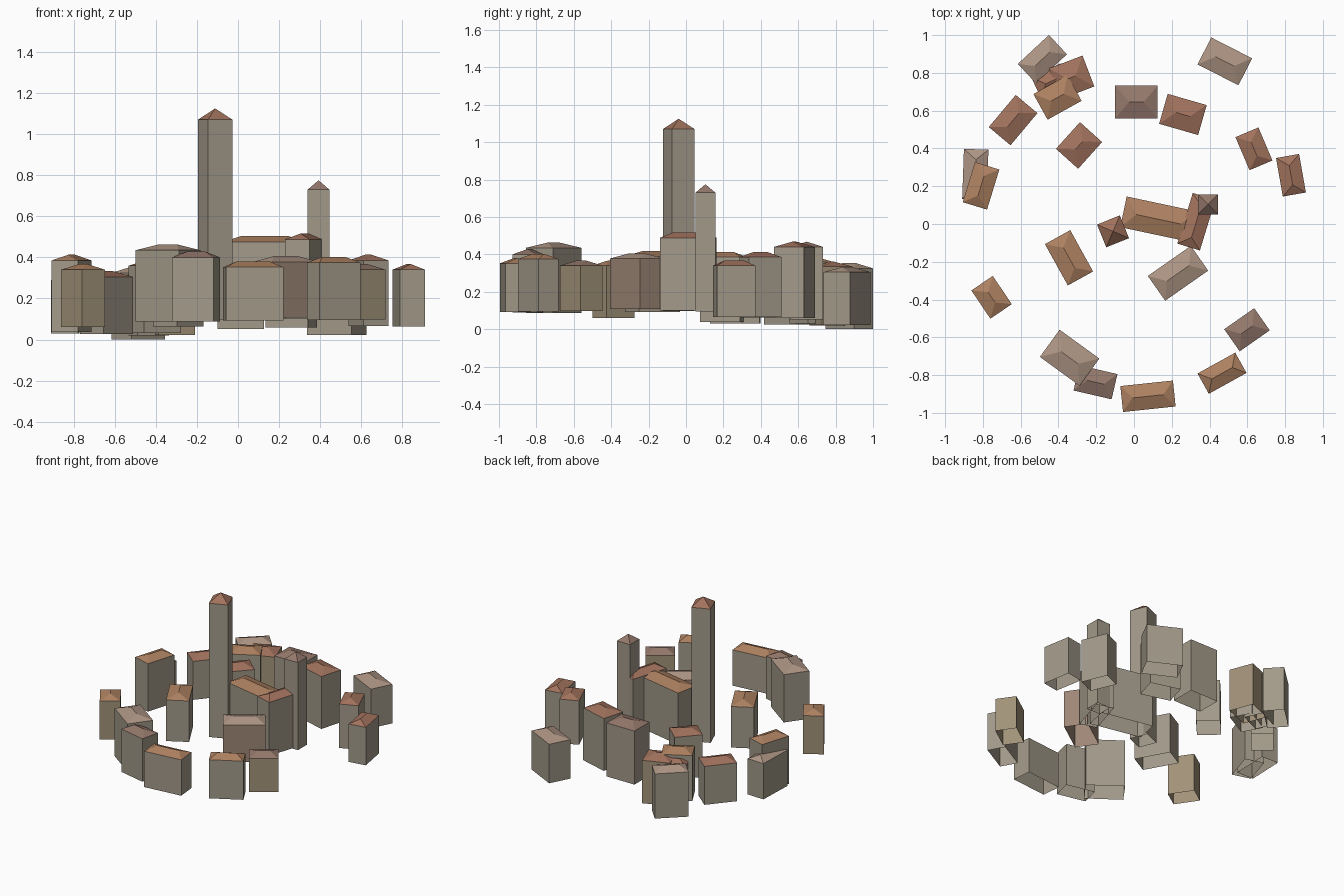
import bpy, bmesh
from math import radians
from mathutils import Matrix

if "Cube" in bpy.data.objects:
    bpy.data.objects.remove(bpy.data.objects["Cube"])


def material(name, rgb):
    m = bpy.data.materials.new(name)
    m.diffuse_color = (*rgb, 1)
    m.use_nodes = True
    m.node_tree.nodes["Principled BSDF"].inputs["Base Color"].default_value = m.diffuse_color
    return m


WALL = {
    "stone": material("stone_wall", (0.36, 0.32, 0.25)),
    "tan": material("tan_wall", (0.36, 0.29, 0.19)),
    "pink": material("pink_wall", (0.34, 0.24, 0.18)),
}
ROOF = {
    "orange": material("orange_roof", (0.42, 0.22, 0.12)),
    "red": material("red_roof", (0.36, 0.17, 0.11)),
    "pale": material("pale_roof", (0.42, 0.30, 0.23)),
    "dusk": material("dusk_roof", (0.30, 0.19, 0.15)),
}


def hill(x, y):
    """Height of the ground: a dome that falls away to the back left."""
    return max(0, 0.1 + 0.02 * x - 0.04 * y - 0.055 * (x * x + y * y))


def building(name, x, y, length, width, angle, eave, roof, wall="stone",
             rise=0.028, pyramid=False):
    """Open-bottomed wall shell closed by a hipped (or pyramid) roof."""
    bm = bmesh.new()
    a, b, base = length / 2, width / 2, hill(x, y)
    corners = [(-a, -b), (a, -b), (a, b), (-a, b)]
    low = [bm.verts.new((u, v, base)) for u, v in corners]
    top = [bm.verts.new((u, v, eave)) for u, v in corners]
    for i in range(4):
        j = (i + 1) % 4
        bm.faces.new((low[i], low[j], top[j], top[i]))
    if pyramid:
        tip = bm.verts.new((0, 0, eave + rise))
        roofs = [bm.faces.new((top[i], top[(i + 1) % 4], tip)) for i in range(4)]
    else:
        r = max(a - 0.42 * width, 0.015)
        p, q = (bm.verts.new((s * r, 0, eave + rise)) for s in (-1, 1))
        roofs = [bm.faces.new(f) for f in (
            (top[0], top[1], q, p), (top[1], top[2], q),
            (top[2], top[3], p, q), (top[3], top[0], p))]
    for f in roofs:
        f.material_index = 1
    bm.transform(Matrix.Rotation(radians(angle), 4, 'Z'))
    me = bpy.data.meshes.new(name)
    bm.to_mesh(me)
    bm.free()
    me.materials.append(WALL[wall])
    me.materials.append(ROOF[roof])
    ob = bpy.data.objects.new(name, me)
    ob.location = (x, y, 0)
    bpy.context.collection.objects.link(ob)


# Church: nave, transept and the two towers
building("church_nave", .13, .025, .38, .166, -12, .475, "orange")
building("church_transept", .33, .012, .28, .125, 73, .488, "red")
building("small_tower", .392, .104, .106, .106, 0, .73, "dusk", rise=.045, pyramid=True)
building("great_tower", -.111, -.039, .13, .13, 22, 1.07, "red", rise=.055, pyramid=True)

# Houses on the hill: x, y, length, width, angle, eave, roof, wall
houses = [
    # back left cluster
    (-.485, .873, .225, .14, 43, .325, "pale"),
    (-.33, .776, .19, .175, 21, .335, "red", "tan"),
    (-.44, .755, .17, .13, 25, .315, "red"),
    (-.405, .67, .206, .155, 29, .36, "orange"),
    (-.64, .55, .222, .15, 50, .305, "red"),
    # left side
    (-.84, .263, .265, .13, 88, .29, "pale"),
    (-.81, .202, .222, .135, 73, .385, "orange"),
    (-.754, -.388, .18, .137, -56, .34, "orange", "tan"),
    (-.291, .416, .19, .158, 48, .37, "red"),
    (-.344, -.179, .25, .153, -61, .39, "orange"),
    # back and right side
    (.013, .646, .225, .175, 0, .44, "dusk"),
    (.259, .58, .215, .165, -16, .44, "red"),
    (.481, .861, .243, .16, -27, .305, "pale"),
    (.635, .398, .19, .132, 113, .385, "red"),
    (.831, .258, .207, .124, 100, .34, "red"),
    # front
    (.233, -.261, .278, .16, 35, .378, "pale", "pink"),
    (-.341, -.708, .26, .178, -36, .435, "pale"),
    (-.204, -.838, .207, .137, -13, .4, "dusk"),
    (.074, -.912, .28, .138, 6, .352, "orange"),
    (.466, -.79, .228, .123, 29, .375, "orange"),
    (.598, -.56, .194, .143, 35, .34, "dusk", "tan"),
]
for n, h in enumerate(houses, 1):
    building(f"house_{n:02d}", *h)
